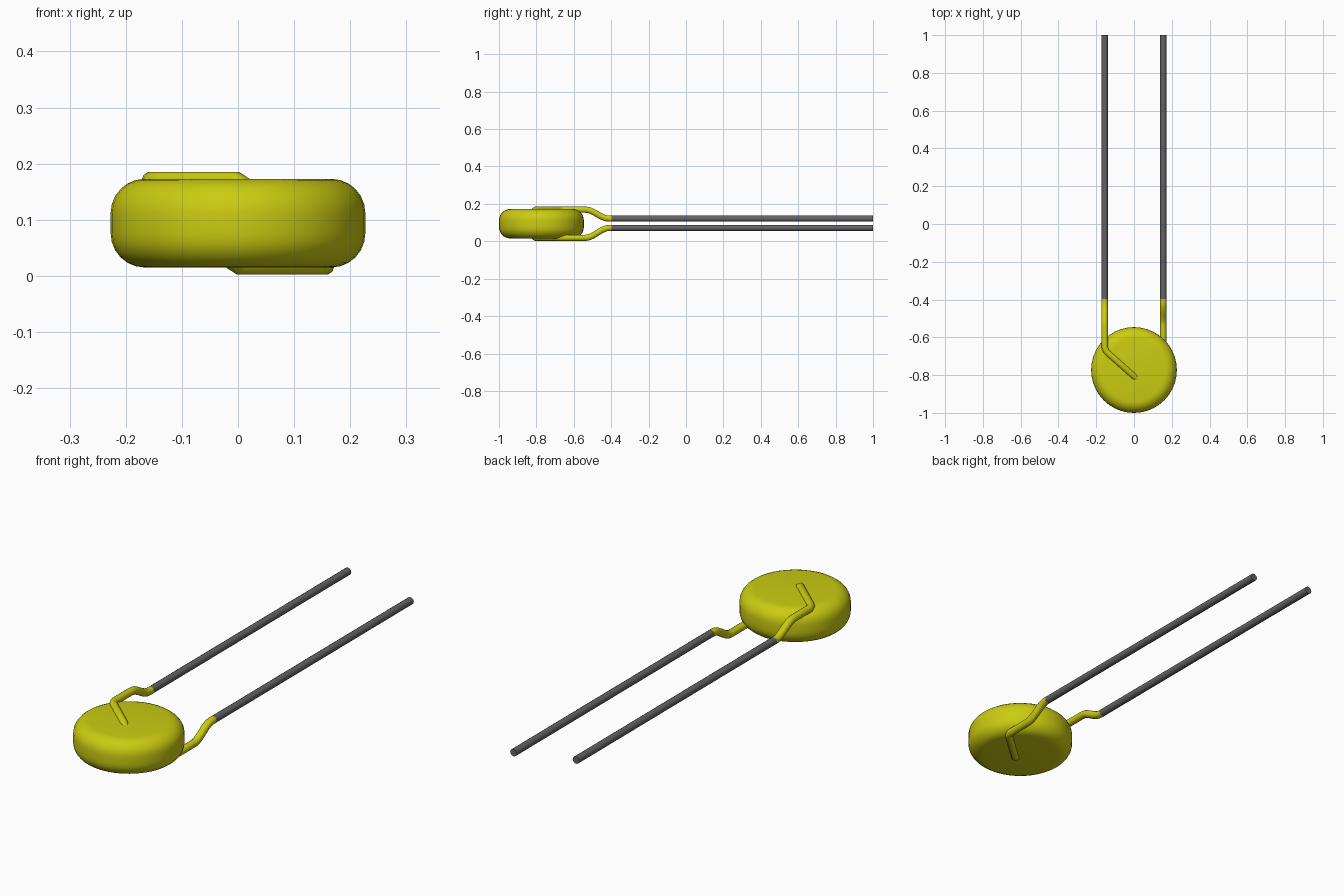
import bpy
import bmesh
import math

cube = bpy.data.objects.get("Cube")
if cube:
    bpy.data.objects.remove(cube, do_unlink=True)


def material(name, rgb, rough):
    m = bpy.data.materials.new(name)
    m.use_nodes = True
    m.diffuse_color = (*rgb, 1)
    bsdf = m.node_tree.nodes["Principled BSDF"]
    bsdf.inputs["Base Color"].default_value = (*rgb, 1)
    bsdf.inputs["Roughness"].default_value = rough
    return m


YELLOW = material("yellow coating", (0.60, 0.60, 0.006), 0.5)
GREY = material("grey lead metal", (0.125, 0.125, 0.13), 0.5)


def activate(obj):
    bpy.ops.object.select_all(action='DESELECT')
    obj.select_set(True)
    bpy.context.view_layer.objects.active = obj


def finish(obj, mat, angle):
    obj.data.materials.clear()
    obj.data.materials.append(mat)
    activate(obj)
    bpy.ops.object.shade_smooth_by_angle(angle=math.radians(angle))


def wire(name, points, radius, mat):
    """Round wire swept along a polyline."""
    cu = bpy.data.curves.new(name, 'CURVE')
    cu.dimensions = '3D'
    cu.bevel_depth = radius
    cu.bevel_resolution = 3
    cu.use_fill_caps = True
    sp = cu.splines.new('POLY')
    sp.points.add(len(points) - 1)
    for p, co in zip(sp.points, points):
        p.co = (*co, 1)
    obj = bpy.data.objects.new(name, cu)
    bpy.context.collection.objects.link(obj)
    activate(obj)
    bpy.ops.object.convert(target='MESH')
    finish(bpy.context.object, mat, 50)


# Disc body: rounded profile spun around the vertical axis
R, LOW, HIGH, ROUND, CENTRE_Y = 0.227, 0.015, 0.173, 0.061, -0.773
profile = [(0, LOW)]
for centre_z, start in ((LOW + ROUND, -90), (HIGH - ROUND, 0)):
    for i in range(7):
        a = math.radians(start + 15 * i)
        profile.append((R - ROUND + ROUND * math.cos(a),
                        centre_z + ROUND * math.sin(a)))
profile.append((0, HIGH))

bm = bmesh.new()
verts = [bm.verts.new((r, 0, z)) for r, z in profile]
edges = [bm.edges.new(pair) for pair in zip(verts, verts[1:])]
bmesh.ops.spin(bm, geom=verts + edges, cent=(0, 0, 0), axis=(0, 0, 1),
               angle=math.tau, steps=40, use_duplicate=False)
bmesh.ops.remove_doubles(bm, verts=bm.verts, dist=1e-5)
bmesh.ops.recalc_face_normals(bm, faces=bm.faces)
mesh = bpy.data.meshes.new("disc_body")
bm.to_mesh(mesh)
bm.free()
body = bpy.data.objects.new("disc_body", mesh)
bpy.context.collection.objects.link(body)
body.location.y = CENTRE_Y
finish(body, YELLOW, 40)


# Leads: straight bare wire, then a coated bend running onto the disc face
def lead(side, sx, pad_z, lead_z):
    x = 0.155 * sx
    wire(side + "_bare_lead", [(x, -0.40, lead_z), (x, 1.0, lead_z)],
         0.0168, GREY)
    coat = [(x, -0.398, lead_z)]
    # S-shaped bend between lead height and face height
    for i in range(11):
        t = i / 10
        s = t * t * (3 - 2 * t)
        coat.append((x, -0.412 - 0.125 * t, lead_z + (pad_z - lead_z) * s))
    # straight run, rounded corner, diagonal across the face
    coat += [(x, -0.645, pad_z), (0.153 * sx, -0.66, pad_z),
             (0.146 * sx, -0.675, pad_z), (0.134 * sx, -0.687, pad_z),
             (0.004 * sx, -0.803, pad_z)]
    # tip dips into the disc
    dip = 0.020 if pad_z > lead_z else -0.020
    coat.append((-0.026 * sx, -0.829, pad_z - dip))
    wire(side + "_coated_bend", coat, 0.0172, YELLOW)


lead("right", -1, 0.169, 0.121)
lead("left", 1, 0.0185, 0.0715)
